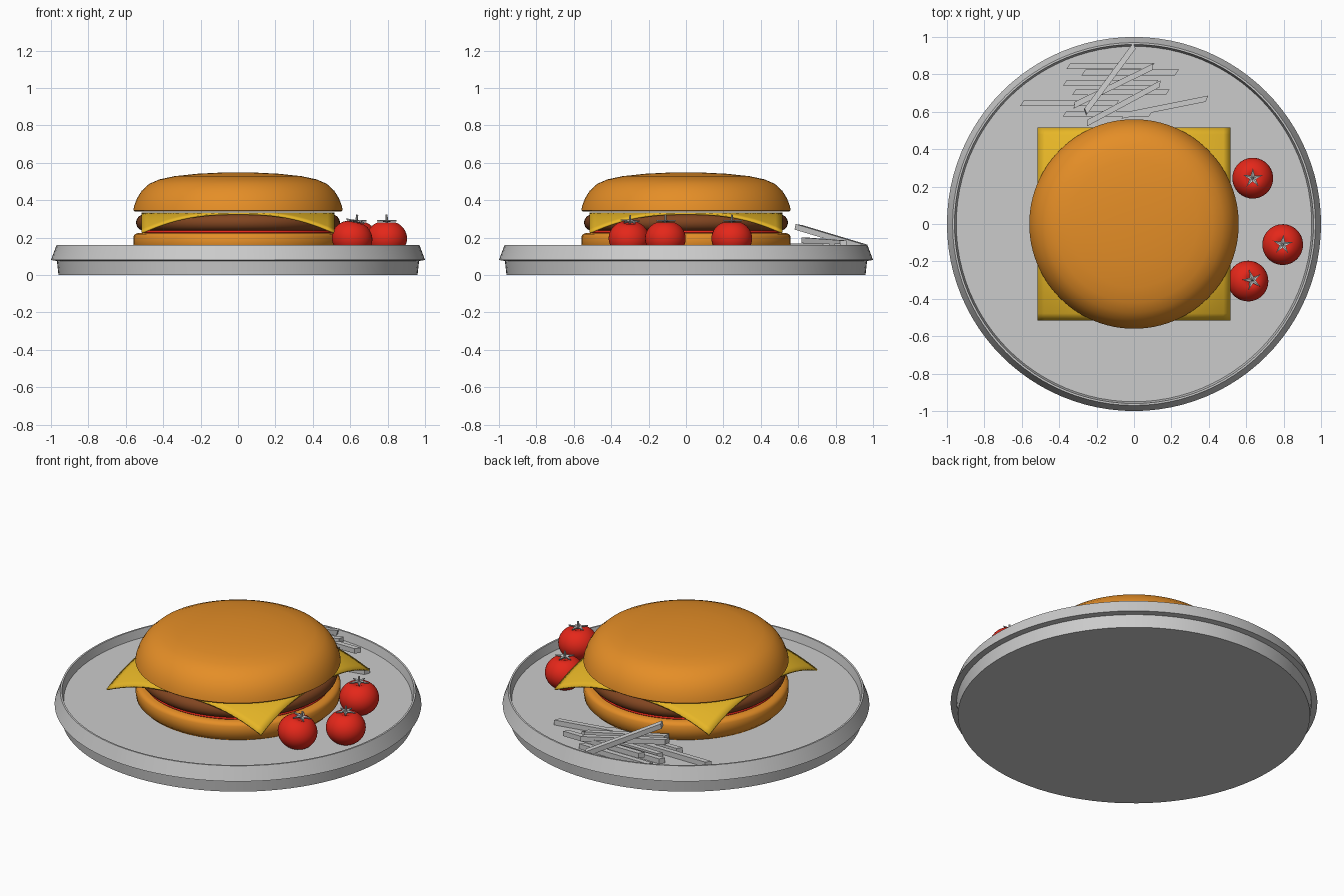
import bpy, bmesh, math
from mathutils import Vector, Matrix, Euler

if "Cube" in bpy.data.objects:
    bpy.data.objects.remove(bpy.data.objects["Cube"])


def material(name, col):
    m = bpy.data.materials.new(name)
    m.diffuse_color = (*col, 1)
    m.use_nodes = True
    m.node_tree.nodes["Principled BSDF"].inputs["Base Color"].default_value = m.diffuse_color
    return m


BUN = material("bun_crust", (0.78, 0.27, 0.02))
MEAT = material("meat", (0.22, 0.06, 0.015))
CHEESE = material("cheese", (0.80, 0.47, 0.02))
RED = material("tomato_red", (0.78, 0.02, 0.01))


def finish(name, bm, mat=None, angle=None):
    bmesh.ops.recalc_face_normals(bm, faces=bm.faces)
    me = bpy.data.meshes.new(name)
    bm.to_mesh(me)
    bm.free()
    ob = bpy.data.objects.new(name, me)
    bpy.context.collection.objects.link(ob)
    if mat:
        me.materials.append(mat)
    if angle:
        bpy.ops.object.select_all(action='DESELECT')
        ob.select_set(True)
        bpy.context.view_layer.objects.active = ob
        bpy.ops.object.shade_smooth_by_angle(angle=math.radians(angle))
    return ob


def lathe(name, profile, mat=None, steps=96, angle=35):
    """Revolve an (r, z) profile about the z axis."""
    bm = bmesh.new()
    vs = [bm.verts.new((r, 0, z)) for r, z in profile]
    edges = [bm.edges.new(p) for p in zip(vs, vs[1:])]
    bmesh.ops.spin(bm, geom=vs + edges, cent=(0, 0, 0), axis=(0, 0, 1),
                   angle=math.tau, steps=steps, use_duplicate=False)
    bmesh.ops.remove_doubles(bm, verts=bm.verts, dist=1e-4)
    return finish(name, bm, mat, angle)


# Plate with stepped underside and thin raised lip
FLOOR = 0.11
lathe("plate", [(0, 0), (0.96, 0), (0.968, 0.075), (1.0, 0.08), (0.97, 0.16),
                (0.96, 0.16), (0.95, FLOOR), (0, FLOOR)])

# Burger layers from the bottom up
lathe("bottom_bun", [(0, FLOOR), (0.53, FLOOR), (0.555, 0.135), (0.56, 0.17), (0.56, 0.205),
                     (0.55, 0.219), (0.53, 0.225), (0, 0.225)], BUN, angle=60)
lathe("tomato_slice", [(0, 0.22), (0.51, 0.22), (0.515, 0.228), (0.51, 0.237), (0, 0.237)], RED)
lathe("patty", [(0, 0.236), (0.49, 0.236)] +
      [(0.50 + 0.045 * math.cos(a), 0.28 + 0.044 * math.sin(a))
       for a in [math.radians(d) for d in range(-75, 91, 15)]] + [(0, 0.324)], MEAT, angle=60)
lathe("top_bun", [(0, 0.338), (0.55, 0.338), (0.56, 0.346), (0.555, 0.37), (0.54, 0.41),
                  (0.515, 0.45), (0.475, 0.487), (0.42, 0.511), (0.34, 0.528),
                  (0.22, 0.541), (0.10, 0.547), (0, 0.548)], BUN, angle=60)

# Cheese slice with drooping corners
bm = bmesh.new()
bmesh.ops.create_grid(bm, x_segments=28, y_segments=28, size=0.515)
for v in bm.verts:
    t = max(0, (v.co.xy.length - 0.5) / 0.228)
    v.co.z = 0.335 - 0.105 * t ** 1.4
cheese = finish("cheese_slice", bm, CHEESE, 40)
sol = cheese.modifiers.new("thickness", 'SOLIDIFY')
sol.thickness = 0.01
sol.offset = -1


# Small tomatoes, each with a star-shaped leaf and a stem
def small_tomato(i, x, y, tilt):
    place = Matrix.Translation((x, y, 0.195)) @ Euler(tilt).to_matrix().to_4x4()
    n = 20
    prof = []
    for k in range(n + 1):
        a = -math.pi / 2 + math.pi * k / n
        r = 0.109 * math.cos(a)
        dip = 0.022 * math.exp(-(r / 0.03) ** 2) if a > 0 else 0
        prof.append((max(r, 0), 0.097 * math.sin(a) - dip))
    body = lathe(f"small_tomato_{i}", prof, RED, 40, 60)
    body.matrix_world = place

    bm = bmesh.new()
    centre = bm.verts.new((0, 0, 0.088))
    ring = []
    for k in range(10):
        a = math.tau * k / 10
        r, z = (0.055, 0.092) if k % 2 == 0 else (0.018, 0.094)
        ring.append(bm.verts.new((r * math.cos(a), r * math.sin(a), z)))
    for k in range(10):
        bm.faces.new((centre, ring[k], ring[(k + 1) % 10]))
    ext = bmesh.ops.extrude_face_region(bm, geom=bm.faces[:])
    for v in ext["geom"]:
        if isinstance(v, bmesh.types.BMVert):
            v.co.z += 0.006
    bmesh.ops.create_cone(bm, cap_ends=True, segments=8, radius1=0.007, radius2=0.005,
                          depth=0.045, matrix=Matrix.Translation((0, 0, 0.106)))
    finish(f"tomato_stem_{i}", bm).matrix_world = place


small_tomato(1, 0.635, 0.245, (0, 0, 0.3))
small_tomato(2, 0.795, -0.11, (0, 0, 1.5))
small_tomato(3, 0.61, -0.305, (0.08, 0.22, 0.6))


# Fries: slanted-end sticks laid between two points
def fry(i, a, b):
    a, b = Vector(a), Vector(b)
    d = b - a
    bm = bmesh.new()
    bmesh.ops.create_cube(bm, size=1)
    for v in bm.verts:
        v.co = Vector((v.co.x * d.length + v.co.y * 0.02, v.co.y * 0.03, v.co.z * 0.03))
    ob = finish(f"fry_{i}", bm)
    ob.location = (a + b) / 2
    ob.rotation_euler = (0, -math.asin(d.z / d.length), math.atan2(d.y, d.x))


LOW, MID = FLOOR + 0.015, FLOOR + 0.043
fries = [((-0.26, 0.60, 0.255), (0.0, 0.95, 0.15)),
         ((-0.32, 0.635, 0.185), (0.10, 0.84, 0.17)),
         ((-0.25, 0.54, MID), (0.14, 0.75, MID)),
         ((-0.06, 0.58, LOW), (0.39, 0.67, LOW))]
for x0, x1, y, z in [(-0.35, 0.10, 0.845, LOW), (-0.27, 0.23, 0.81, MID),
                     (-0.37, 0.12, 0.755, LOW), (-0.32, 0.18, 0.705, LOW),
                     (-0.60, -0.09, 0.645, LOW), (-0.37, 0.09, 0.59, LOW)]:
    fries.append(((x0, y, z), (x1, y, z)))
for i, (a, b) in enumerate(fries, 1):
    fry(i, a, b)
